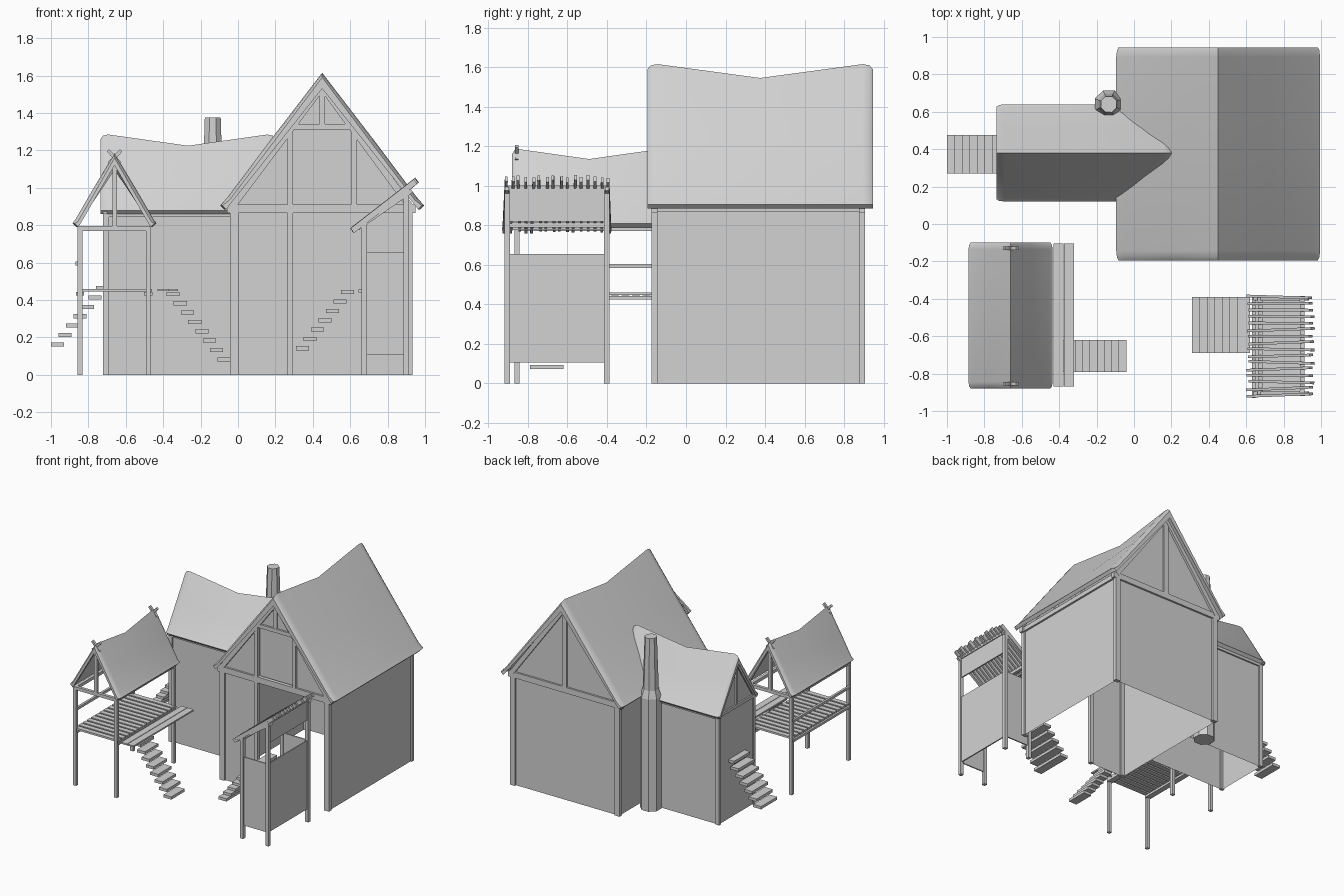
import bpy, bmesh, random
from mathutils import Vector, Matrix

random.seed(4)
old = bpy.data.objects.get("Cube")
if old:
    bpy.data.objects.remove(old)

GREY = (0.65, 0.65, 0.65, 1)
grey = bpy.data.materials.new("plain grey")
grey.use_nodes = True
grey.diffuse_color = GREY
grey.node_tree.nodes["Principled BSDF"].inputs["Base Color"].default_value = GREY


def finish(name, bm, smooth=False):
    mesh = bpy.data.meshes.new(name)
    bm.to_mesh(mesh)
    bm.free()
    mesh.materials.append(grey)
    ob = bpy.data.objects.new(name, mesh)
    bpy.context.collection.objects.link(ob)
    if smooth:
        bpy.ops.object.select_all(action="DESELECT")
        ob.select_set(True)
        bpy.context.view_layer.objects.active = ob
        bpy.ops.object.shade_smooth_by_angle(angle=0.6)
    return ob


def box(bm, x0, x1, y0, y1, z0, z1):
    mid = Vector((x0 + x1, y0 + y1, z0 + z1)) / 2
    size = Matrix.Diagonal((x1 - x0, y1 - y0, z1 - z0, 1))
    bmesh.ops.create_cube(bm, size=1, matrix=Matrix.Translation(mid) @ size)


def beam(bm, a, b, wide=0.03, deep=0.03):
    a, b = Vector(a), Vector(b)
    d = b - a
    turn = d.to_track_quat("Z", "Y").to_matrix().to_4x4()
    size = Matrix.Diagonal((wide, deep, d.length, 1))
    bmesh.ops.create_cube(bm, size=1, matrix=Matrix.Translation((a + b) / 2) @ turn @ size)


def panel(bm, *pts):
    bm.faces.new([bm.verts.new(p) for p in pts])


def roof(name, mid, half, eave, ridge, sag, start, end, thick, along_x=False):
    """Saddle-backed thatch: a thick V section swept along a sagging ridge."""
    bm = bmesh.new()
    rings = []
    for t, drop, pull in ((0, 0.025, 0.012), (0.015, 0.006, 0.004), (0.045, 0, 0),
                          (0.5, sag, 0), (0.955, 0, 0), (0.985, 0.006, 0.004), (1, 0.025, 0.012)):
        top = ridge - drop
        s = start + (end - start) * t
        w = half - pull
        slope = (top - eave) / w
        side = [(w * 0.5, top - slope * w * 0.5 + 0.008 - pull),
                (w * 0.93, eave + slope * w * 0.07 + 0.008 - pull),
                (w, eave + 0.015), (w - 0.02, eave - 0.005)]
        section = [(0, top)] + side + [(0, top - thick)] + [(-u, z) for u, z in reversed(side)]
        rings.append([bm.verts.new((s, mid + u, z) if along_x else (mid + u, s, z))
                      for u, z in section])
    n = len(rings[0])
    for r, q in zip(rings, rings[1:]):
        for i in range(n):
            bm.faces.new((r[i], r[(i + 1) % n], q[(i + 1) % n], q[i]))
    bm.faces.new(rings[0])
    bm.faces.new(rings[-1])
    bmesh.ops.recalc_face_normals(bm, faces=bm.faces)
    return finish(name, bm, True)


# Main house: bottomless walls, open to the front on one side
L, R, F, B, TOP, MID, APEX = -0.03, 0.92, -0.16, 0.89, 0.9, 0.45, 1.54
bm = bmesh.new()
panel(bm, (L, F, 0), (L, F, TOP), (L, B, TOP), (L, B, 0))
panel(bm, (R, F, 0), (R, B, 0), (R, B, TOP), (R, F, TOP))
panel(bm, (R, B, 0), (L, B, 0), (L, B, TOP), (MID, B, APEX), (R, B, TOP))
D0, D1, DT = 0.28, 0.62, 1.31
panel(bm, (L, F, 0), (D0, F, 0), (D0, F, TOP), (L, F, TOP))
panel(bm, (L, F, TOP), (D0, F, TOP), (D0, F, DT))
panel(bm, (D1, F, TOP), (R, F, TOP), (D1, F, DT))
panel(bm, (D0, F, DT), (D1, F, DT), (MID, F, APEX))
panel(bm, (D0, F + 0.03, TOP), (D1, F + 0.03, TOP), (D1, F + 0.03, DT), (D0, F + 0.03, DT))
finish("house_walls", bm)

bm = bmesh.new()
for y in (F, B):
    for x in (L + 0.01, R - 0.01):
        box(bm, x - 0.022, x + 0.022, y - 0.015, y + 0.015, 0, TOP)
    box(bm, L - 0.03, R + 0.03, y - 0.015, y + 0.015, 0.865, 0.912)
    for x in (L, R):
        beam(bm, (x, y, TOP), (MID, y, APEX), 0.035, 0.035)
for x in (L, R):
    box(bm, x - 0.015, x + 0.015, F, B, 0.87, 0.905)
box(bm, D0 - 0.015, D0 + 0.015, F - 0.015, F + 0.015, 0, DT)
box(bm, D1 - 0.015, D1 + 0.015, F - 0.015, F + 0.015, TOP, DT)
box(bm, D0 - 0.03, D1 + 0.03, F - 0.015, F + 0.015, DT, DT + 0.03)
box(bm, MID - 0.015, MID + 0.015, F - 0.012, F + 0.012, DT, APEX)
box(bm, MID - 0.02, MID + 0.02, B - 0.01, B + 0.015, TOP, APEX)
finish("house_timbers", bm)
roof("house_roof", MID, 0.545, 0.89, 1.615, 0.07, -0.195, 0.945, 0.06)

# Side wing
WX, W0, W1, WM, WA = -0.71, 0.16, 0.6, 0.38, 1.22
bm = bmesh.new()
for y in (W0, W1):
    panel(bm, (WX, y, 0), (L, y, 0), (L, y, 0.88), (WX, y, 0.88))
panel(bm, (WX, W0, 0), (WX, W0, 0.88), (WX, WM, WA), (WX, W1, 0.88), (WX, W1, 0))
finish("wing_walls", bm)
bm = bmesh.new()
for y in (W0, W1):
    box(bm, WX - 0.012, WX + 0.02, y - 0.012, y + 0.012, 0, 0.88)
    box(bm, WX, L, y - 0.012, y + 0.012, 0.845, 0.875)
    beam(bm, (WX, y, 0.88), (WX, WM, WA), 0.025, 0.025)
box(bm, WX - 0.012, WX + 0.012, W0 - 0.03, W1 + 0.03, 0.86, 0.885)
box(bm, WX - 0.012, WX + 0.012, WM - 0.012, WM + 0.012, 0.88, WA)
finish("wing_timbers", bm)
roof("wing_roof", WM, 0.26, 0.865, 1.285, 0.06, -0.735, 0.2, 0.05, True)

# Eight-sided chimney
bm = bmesh.new()
for low, high, r0, r1 in ((0, 0.9, 0.08, 0.08), (0.9, 0.96, 0.08, 0.06), (0.96, 1.375, 0.06, 0.046)):
    bmesh.ops.create_cone(bm, cap_ends=True, segments=8, radius1=r0, radius2=r1, depth=high - low,
                          matrix=Matrix.Translation((-0.135, 0.64, (low + high) / 2))
                          @ Matrix.Rotation(0.39, 4, "Z"))
finish("chimney", bm)


# Floating stair treads
def stairs(name, x, z, dx, dz, count, y0, y1):
    bm = bmesh.new()
    for i in range(count):
        cx, cz = x + dx * i, z + dz * i
        box(bm, cx - 0.035, cx + 0.035, y0, y1, cz - 0.011, cz + 0.011)
    finish(name, bm)


stairs("wing_stairs", -0.965, 0.163, 0.04, 0.05, 7, 0.27, 0.475)
stairs("tower_stairs", -0.075, 0.083, -0.039, 0.05, 8, -0.79, -0.62)
stairs("hut_stairs", 0.345, 0.142, 0.04, 0.05, 7, -0.69, -0.39)

# Open tower with slatted deck
TX0, TX1, TY0, TY1, TM = -0.845, -0.48, -0.855, -0.13, -0.66
bm = bmesh.new()
for y in (TY0, TY1):
    for x in (TX0, TX1):
        box(bm, x - 0.013, x + 0.013, y - 0.013, y + 0.013, 0, 0.79)
        beam(bm, (x - 0.02 if x < TM else x + 0.02, y, 0.8), (TM, y, 1.15), 0.022, 0.022)
    box(bm, TX0 - 0.01, TX1 + 0.01, y - 0.012, y + 0.012, 0.77, 0.795)
    box(bm, TM - 0.012, TM + 0.012, y - 0.012, y + 0.012, 0.78, 1.15)
    for s in (-1, 1):
        beam(bm, (TM - s * 0.03, y, 1.13), (TM + s * 0.035, y, 1.2), 0.018, 0.018)
for x in (TX0, TX1):
    box(bm, x - 0.012, x + 0.012, TY0, TY1, 0.77, 0.795)
    box(bm, x - 0.022, x + 0.022, TY0, TY1, 0.425, 0.443)
box(bm, TX0 - 0.025, TX0 - 0.007, TY0, TY1, 0.585, 0.605)
finish("tower_frame", bm)
bm = bmesh.new()
N = 14
for i in range(N):
    y = TY0 - 0.01 + (TY1 - TY0 + 0.02) * (i + 0.5) / N
    box(bm, TX0 - 0.01, TX1 + 0.02, y - 0.02, y + 0.02, 0.445, 0.46)
for x in (-0.43, -0.373):
    box(bm, x, x + 0.053, -0.87, -0.105, 0.448, 0.46)
finish("tower_deck", bm)
roof("tower_roof", TM, 0.225, 0.795, 1.185, 0.05, -0.88, -0.1, 0.04)

# Lookout hut: panelled sides on posts
HX0, HX1, HY0, HY1 = 0.675, 0.9, -0.905, -0.4
bm = bmesh.new()
for y in (HY0, HY1):
    box(bm, HX0 - 0.014, HX0 + 0.014, y - 0.014, y + 0.014, 0, 0.82)
    box(bm, HX1 - 0.014, HX1 + 0.014, y - 0.014, y + 0.014, 0, 1.0)
    beam(bm, (HX0 - 0.03, y, 0.785), (HX1 + 0.03, y, 0.985), 0.02, 0.02)
box(bm, HX0 - 0.012, HX0 + 0.012, HY0, HY1, 0.79, 0.815)
box(bm, HX1 - 0.012, HX1 + 0.012, HY0, HY1, 0.975, 1.0)
finish("hut_frame", bm)
bm = bmesh.new()
for y in (HY0, HY1):
    box(bm, HX0, HX1, y - 0.005, y + 0.005, 0.105, 0.655)
box(bm, HX1 - 0.005, HX1 + 0.005, HY0, HY1, 0.105, 0.655)
box(bm, HX1 - 0.005, HX1 + 0.005, HY0, HY1, 0.82, 0.99)
box(bm, HX0 - 0.03, HX1, HY0, HY1, 0.44, 0.455)
finish("hut_panels", bm)

# Uneven roof planks
bm = bmesh.new()
for i in range(16):
    y = -0.915 + 0.035 * i
    a, b, c = (random.uniform(-0.008, 0.008) for _ in range(3))
    beam(bm, (0.615 + a, y + b, 0.775 + a), (0.95 + c, y - b, 1.035 + c), 0.014, 0.031)
box(bm, 0.63, 0.65, -0.93, -0.38, 0.775, 0.79)
finish("hut_roof_planks", bm)
